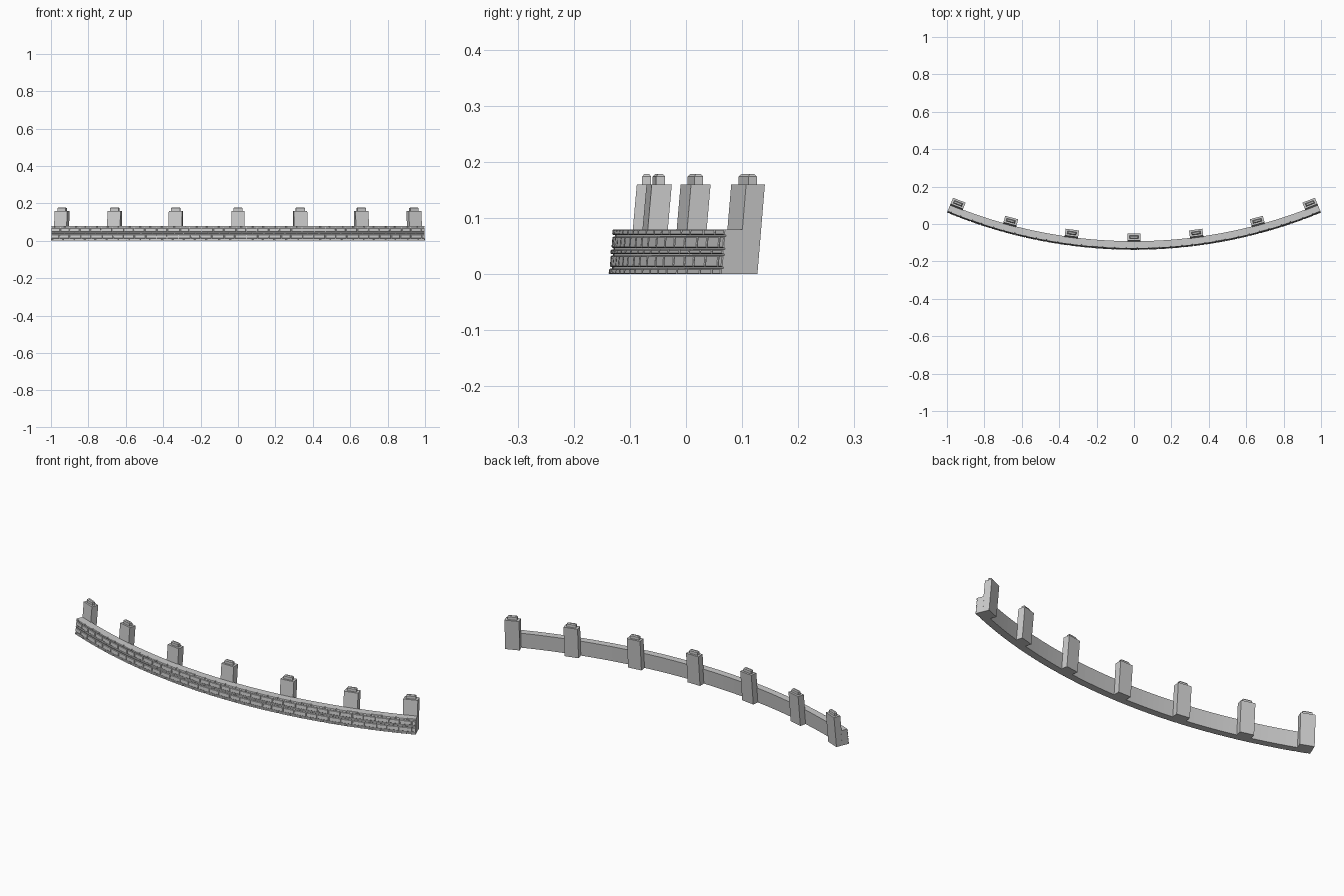
import bpy, bmesh, random
from math import radians, sin, cos

if "Cube" in bpy.data.objects:
    bpy.data.objects.remove(bpy.data.objects["Cube"])

random.seed(4)
CY = 2.475              # arc centre on y
LEAN = 0.09             # backwards lean per unit height
HALF = radians(22.5)    # the wall is an eighth of a ring
R_OUT, R_IN, H = 2.608, 2.574, 0.08


def pt(a, r, z, lean=LEAN):
    r -= lean * z
    return (r * sin(a), CY - r * cos(a), z)


def finish(name, bm):
    bmesh.ops.recalc_face_normals(bm, faces=bm.faces)
    me = bpy.data.meshes.new(name)
    bm.to_mesh(me)
    bm.free()
    ob = bpy.data.objects.new(name, me)
    bpy.context.collection.objects.link(ob)
    return ob


def skin(bm, rings):
    """Join equal closed rings of points and cap both ends."""
    vs = [[bm.verts.new(p) for p in ring] for ring in rings]
    n = len(vs[0])
    for a, b in zip(vs, vs[1:]):
        for i in range(n):
            j = (i + 1) % n
            bm.faces.new((a[i], a[j], b[j], b[i]))
    bm.faces.new(vs[0])
    bm.faces.new(vs[-1])


# curved leaning wall core
bm = bmesh.new()
N = 64
skin(bm, [[pt(a, R_OUT, 0), pt(a, R_OUT, H), pt(a, R_IN, H), pt(a, R_IN, 0)]
          for a in (-HALF + 2 * HALF * i / N for i in range(N + 1))])
finish("curved_wall", bm)


# raised brick courses on the outer face
def brick(bm, a0, a1, z0, z1, depth):
    def ring(r, inset):
        da = inset / R_OUT
        return [pt(a0 + da, r, z0 + inset), pt(a1 - da, r, z0 + inset),
                pt(a1 - da, r, z1 - inset), pt(a0 + da, r, z1 - inset)]
    skin(bm, [ring(R_OUT - 0.003, 0), ring(R_OUT + depth * 0.6, 0),
              ring(R_OUT + depth, 0.0015)])


courses = [(0.000, 0.010, 0.005), (0.013, 0.033, 0.004), (0.036, 0.044, 0.005),
           (0.047, 0.067, 0.004), (0.070, 0.080, 0.005)]
GAP = 0.004 / R_OUT
bm = bmesh.new()
for k, (z0, z1, depth) in enumerate(courses):
    count = 34
    step = 2 * HALF / count
    cuts = [-HALF]
    for i in range(count):
        cuts.append(-HALF + step * (i + 0.25 + 0.5 * (k % 2) + random.uniform(-0.1, 0.1)))
    cuts.append(HALF)
    for a, b in zip(cuts, cuts[1:]):
        brick(bm, a + (GAP / 2 if a > -HALF else 0),
              b - (GAP / 2 if b < HALF else 0), z0, z1, depth)
finish("brick_courses", bm)


# leaning posts behind the wall, each with a chamfered tenon on top
def block(bm, a, levels):
    """Stack of rectangles (z, half width, inner r, outer r), turned by a."""
    rings = []
    for z, w, r0, r1 in levels:
        rings.append([(r * sin(a) + x * cos(a), CY - r * cos(a) + x * sin(a), z)
                      for x, r in ((-w, r0), (w, r0), (w, r1), (-w, r1))])
    skin(bm, rings)


PW, PH = 0.036, 0.16
end = HALF - PW / 2.55
for i, a in enumerate((-end, -radians(15), -radians(7.5), 0,
                       radians(7.5), radians(15), end)):
    bm = bmesh.new()
    block(bm, a, [(0, PW, 2.541, 2.577),
                  (PH, PW, 2.541 - LEAN * PH, 2.577 - LEAN * PH)])
    finish("post_%d" % i, bm)
    bm = bmesh.new()
    block(bm, a, [(PH - 0.004, 0.024, 2.537, 2.553),
                  (PH + 0.014, 0.024, 2.537, 2.553),
                  (PH + 0.019, 0.019, 2.541, 2.549)])
    finish("post_tenon_%d" % i, bm)
